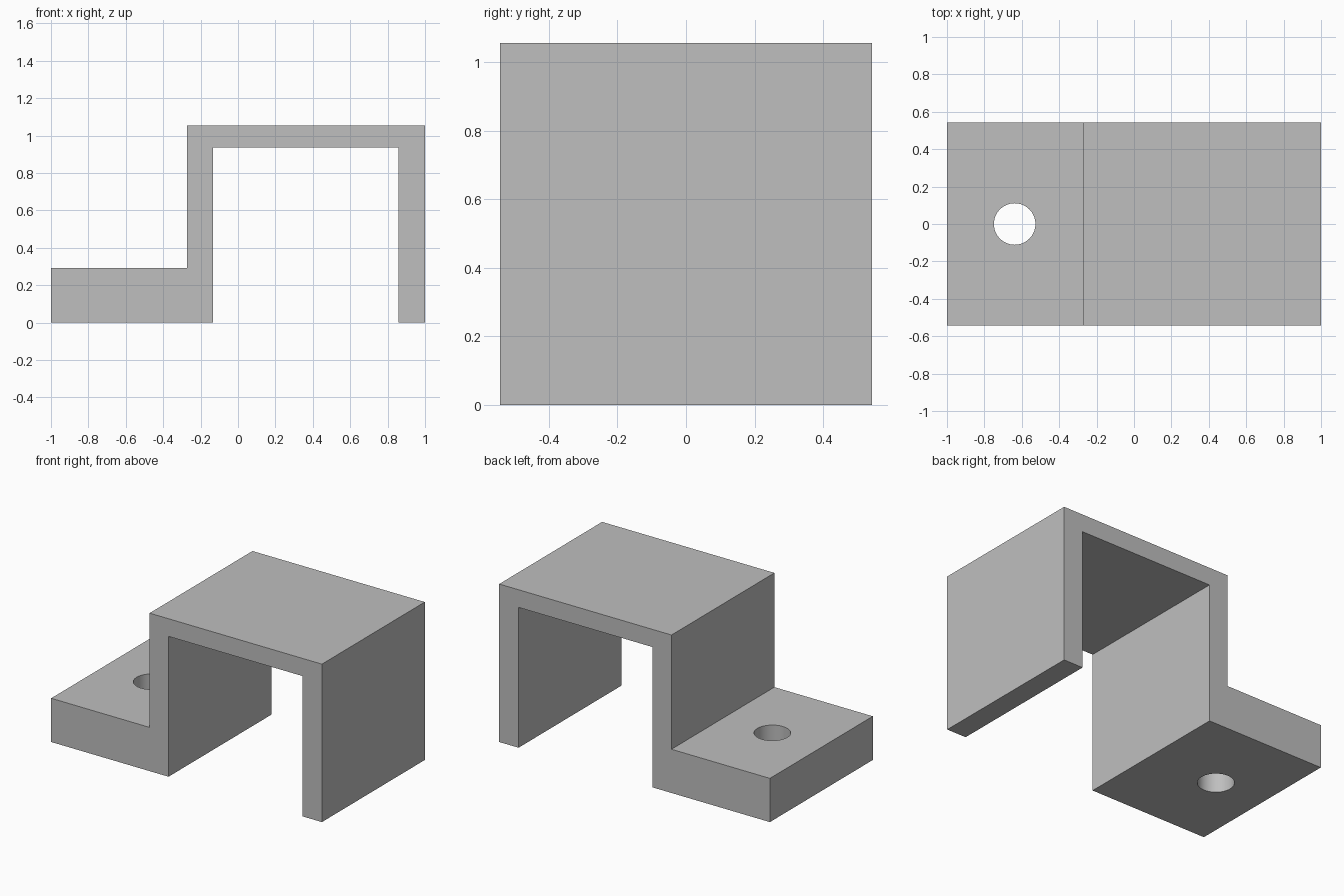
import bpy
import bmesh
import math

old = bpy.data.objects.get("Cube")
if old:
    bpy.data.objects.remove(old, do_unlink=True)

# Single plain grey
GREY = (0.52, 0.52, 0.52, 1)
grey = bpy.data.materials.new("plain_grey")
grey.use_nodes = True
grey.diffuse_color = GREY
grey.node_tree.nodes["Principled BSDF"].inputs["Base Color"].default_value = GREY

# Key dimensions
HALF_DEPTH = 0.543
TOP, CEILING, FOOT_TOP = 1.055, 0.937, 0.292
STEP, INNER_LEFT, INNER_RIGHT = -0.273, -0.133, 0.857
HOLE_X, HOLE_RADIUS = -0.638, 0.111

# Bracket body: stepped channel outline swept front to back
outline = [(-1, 0), (INNER_LEFT, 0), (INNER_LEFT, CEILING), (INNER_RIGHT, CEILING),
           (INNER_RIGHT, 0), (1, 0), (1, TOP), (STEP, TOP),
           (STEP, FOOT_TOP), (-1, FOOT_TOP)]
bm = bmesh.new()
front = bm.faces.new([bm.verts.new((x, -HALF_DEPTH, z)) for x, z in outline])
swept = bmesh.ops.extrude_face_region(bm, geom=[front], use_keep_orig=True)
back_verts = [g for g in swept["geom"] if isinstance(g, bmesh.types.BMVert)]
bmesh.ops.translate(bm, verts=back_verts, vec=(0, 2 * HALF_DEPTH, 0))
bmesh.ops.recalc_face_normals(bm, faces=bm.faces)
mesh = bpy.data.meshes.new("channel_bracket")
bm.to_mesh(mesh)
bm.free()
mesh.materials.append(grey)
bracket = bpy.data.objects.new("channel_bracket", mesh)
bpy.context.collection.objects.link(bracket)

# Bolt hole through the foot
bpy.ops.mesh.primitive_cylinder_add(vertices=64, radius=HOLE_RADIUS, depth=1,
                                    location=(HOLE_X, 0, FOOT_TOP / 2))
cutter = bpy.context.object
cutter.name = "bolt_hole_cutter"
cutter.hide_render = True
cutter.data.materials.append(grey)
cut = bracket.modifiers.new("bolt_hole", 'BOOLEAN')
cut.operation = 'DIFFERENCE'
cut.solver = 'EXACT'
cut.object = cutter

bpy.ops.object.select_all(action='DESELECT')
bracket.select_set(True)
bpy.context.view_layer.objects.active = bracket
bpy.ops.object.modifier_apply(modifier=cut.name)
bpy.data.objects.remove(cutter, do_unlink=True)

# Smooth hole wall, crisp edges elsewhere
bpy.ops.object.shade_smooth_by_angle(angle=math.radians(30))
